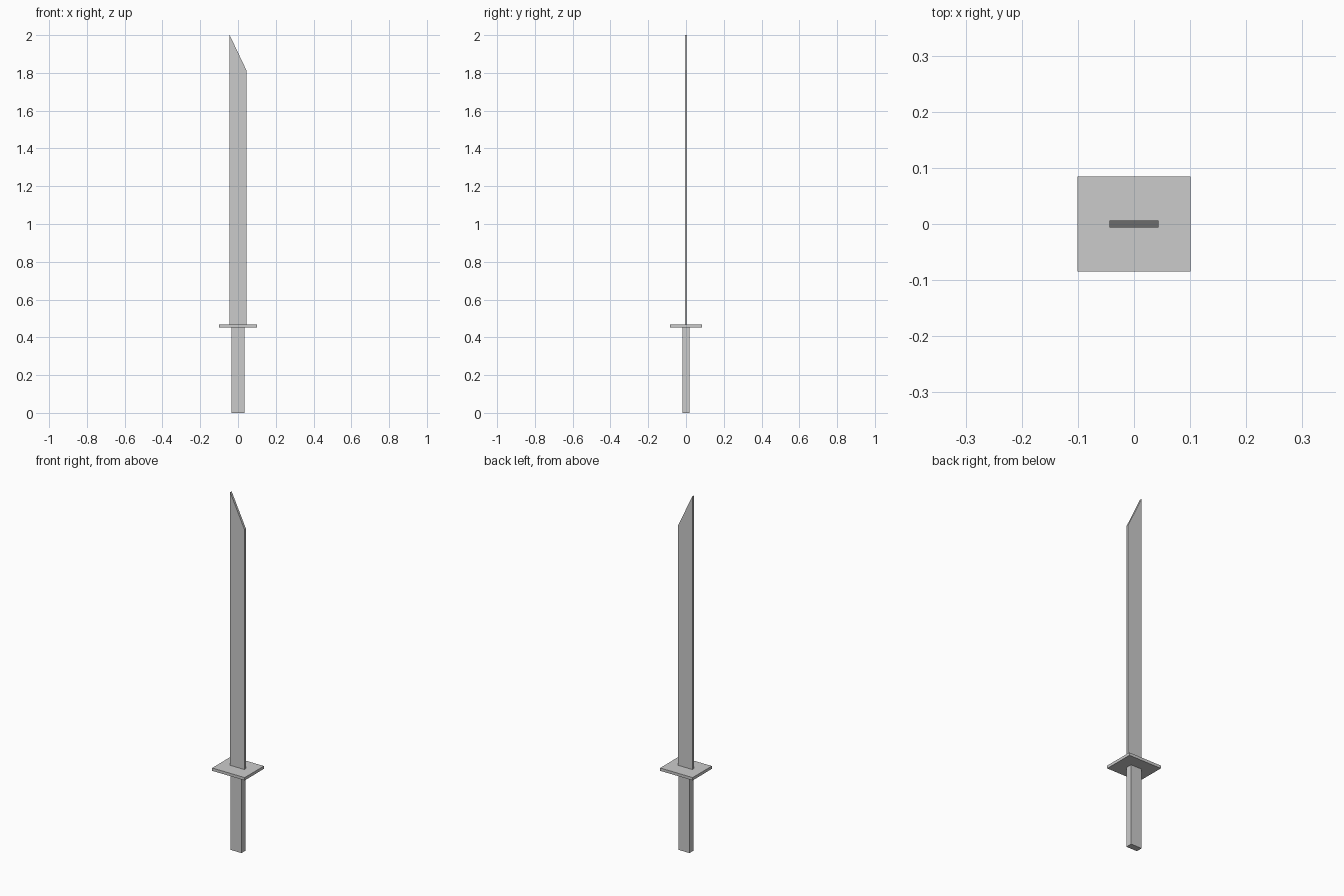
import bpy

if "Cube" in bpy.data.objects:
    bpy.data.objects.remove(bpy.data.objects["Cube"])


def prism(name, outline, half_depth):
    """Extrude an x-z outline evenly along y into a closed solid."""
    n = len(outline)
    verts = [(x, y, z) for y in (-half_depth, half_depth) for x, z in outline]
    faces = [tuple(range(n)), tuple(range(2 * n - 1, n - 1, -1))]
    faces += [(i, i + n, (i + 1) % n + n, (i + 1) % n) for i in range(n)]
    mesh = bpy.data.meshes.new(name)
    mesh.from_pydata(verts, [], faces)
    obj = bpy.data.objects.new(name, mesh)
    bpy.context.collection.objects.link(obj)
    return obj


def box(name, half_width, half_depth, bottom, top):
    w = half_width
    return prism(name, [(-w, bottom), (w, bottom), (w, top), (-w, top)], half_depth)


# Grip and flat rectangular guard
box("handle", 0.034, 0.018, 0.0, 0.451)
box("guard", 0.101, 0.085, 0.451, 0.467)

# Thin straight blade with a slanted tip
prism("blade", [(-0.044, 0.467), (0.044, 0.467), (0.044, 1.815), (-0.044, 2.0)], 0.0065)
